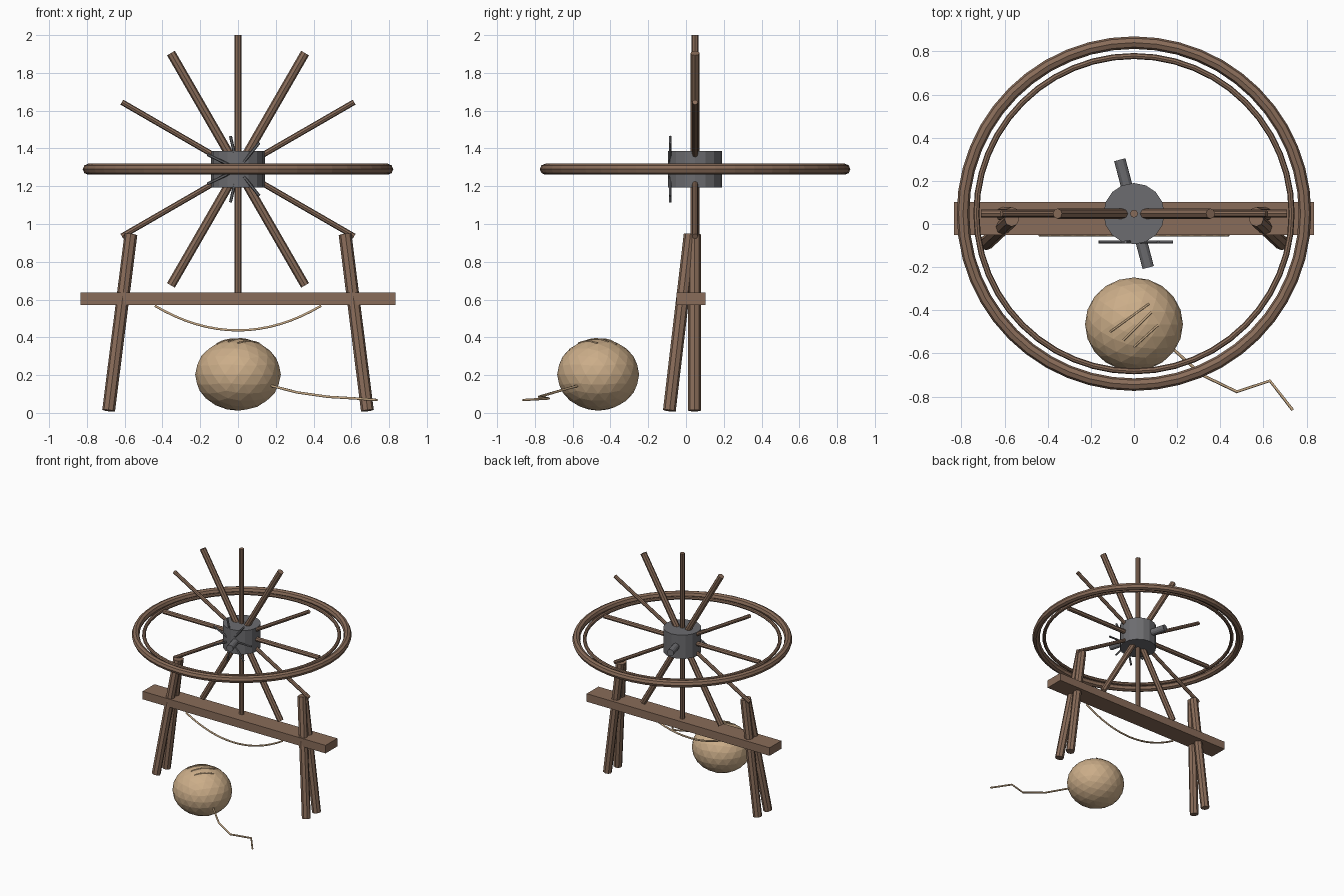
import bpy
from math import cos, sin, sqrt, pi, radians
from mathutils import Vector

if "Cube" in bpy.data.objects:
    bpy.data.objects.remove(bpy.data.objects["Cube"], do_unlink=True)


def material(name, rgb):
    m = bpy.data.materials.new(name)
    m.use_nodes = True
    m.diffuse_color = (*rgb, 1)
    m.node_tree.nodes["Principled BSDF"].inputs["Base Color"].default_value = (*rgb, 1)
    return m


wood = material("brown wood", (0.25, 0.15, 0.10))
iron = material("grey iron", (0.15, 0.15, 0.16))
yarn = material("tan yarn", (0.60, 0.42, 0.25))


def finish(name, mat):
    ob = bpy.context.object
    ob.name = name
    ob.data.materials.append(mat)
    return ob


def rod(name, start, end, radius, mat, sides=8):
    """Cylinder running between two points."""
    a, b = Vector(start), Vector(end)
    axis = b - a
    bpy.ops.mesh.primitive_cylinder_add(
        vertices=sides, radius=radius, depth=axis.length, location=(a + b) / 2,
        rotation=axis.to_track_quat("Z", "Y").to_euler())
    return finish(name, mat)


def strand(name, points, radius, mat):
    """Thin round cord through a list of points."""
    curve = bpy.data.curves.new(name, "CURVE")
    curve.dimensions = "3D"
    curve.bevel_depth = radius
    curve.bevel_resolution = 1
    curve.use_fill_caps = True
    spline = curve.splines.new("POLY")
    spline.points.add(len(points) - 1)
    for p, co in zip(spline.points, points):
        p.co = (*co, 1)
    curve.materials.append(mat)
    ob = bpy.data.objects.new(name, curve)
    bpy.context.collection.objects.link(ob)
    return ob


# Wheel rims lying flat around the hub
centre = Vector((0, 0.048, 1.29))
for name, major, minor in (("outer_rim", 0.793, 0.029), ("inner_rim", 0.731, 0.014)):
    bpy.ops.mesh.primitive_torus_add(location=centre, major_radius=major, minor_radius=minor,
                                     major_segments=48, minor_segments=8)
    finish(name, wood)

# Hub and its skewed axle
bpy.ops.mesh.primitive_cylinder_add(vertices=16, radius=0.142, depth=0.195, location=centre)
finish("hub", iron)
skew = Vector((0.066, -0.25, 0))
rod("axle", centre - skew, centre + skew, 0.027, iron, 12)

# Twelve spokes standing in the upright plane, in three thicknesses
for i in range(12):
    a = i * pi / 6
    d = Vector((cos(a), 0, sin(a)))
    thick = 0.024 if i in (2, 4, 8, 10) else 0.0185 if i % 3 == 0 else 0.015
    rod(f"spoke_{i + 1}", centre + d * 0.09, centre + d * 0.71, thick, wood)

# Seven small pegs radiating at the front of the hub
for i in range(7):
    a = i * 2 * pi / 7
    d = Vector((cos(a), 0, sin(a)))
    c = Vector((0, -0.083, 1.29))
    rod(f"hub_peg_{i + 1}", c + d * 0.05, c + d * 0.18, 0.008, iron, 6)

# Bench beam
bpy.ops.mesh.primitive_cube_add(size=1, location=(0, 0.026, 0.604))
bpy.context.object.scale = (1.67, 0.153, 0.066)
finish("bench_beam", wood)

# Splayed legs, one upright and one slanted on each side
for side, s in (("left", 1), ("right", -1)):
    rod(f"{side}_back_leg", (s * 0.685, 0.045, 0.012), (s * 0.567, 0.045, 0.945), 0.034, wood)
    rod(f"{side}_front_leg", (s * 0.685, -0.088, 0.012), (s * 0.567, 0.022, 0.945), 0.034, wood)

# Slack thread hanging below the beam
strand("hanging_thread",
       [(0.44 * t, -0.05, 0.437 + 0.13 * t * t) for t in (i / 8 - 1 for i in range(17))],
       0.007, yarn)

# Yarn ball
ball = Vector((0, -0.465, 0.203))
size = Vector((0.227, 0.217, 0.191))
bpy.ops.mesh.primitive_ico_sphere_add(subdivisions=3, radius=1, location=ball)
bpy.context.object.scale = size
finish("yarn_ball", yarn)

# Loose windings following the top of the ball
for n, (x0, y0, x1, y1) in enumerate(((-0.11, -0.50, 0.07, -0.37),
                                      (-0.05, -0.54, 0.08, -0.41),
                                      (0.0, -0.57, 0.11, -0.47))):
    path = []
    for i in range(9):
        x, y = x0 + (x1 - x0) * i / 8, y0 + (y1 - y0) * i / 8
        u, v = x / size.x, (y - ball.y) / size.y
        path.append((x, y, ball.z + size.z * sqrt(1 - u * u - v * v) - 0.002))
    strand(f"winding_{n + 1}", path, 0.005, yarn)

# Loose yarn tail trailing over the ground
strand("yarn_tail", [(0.17, -0.57, 0.145), (0.315, -0.70, 0.108), (0.477, -0.778, 0.085),
                     (0.63, -0.727, 0.076), (0.736, -0.863, 0.068)], 0.007, yarn)
